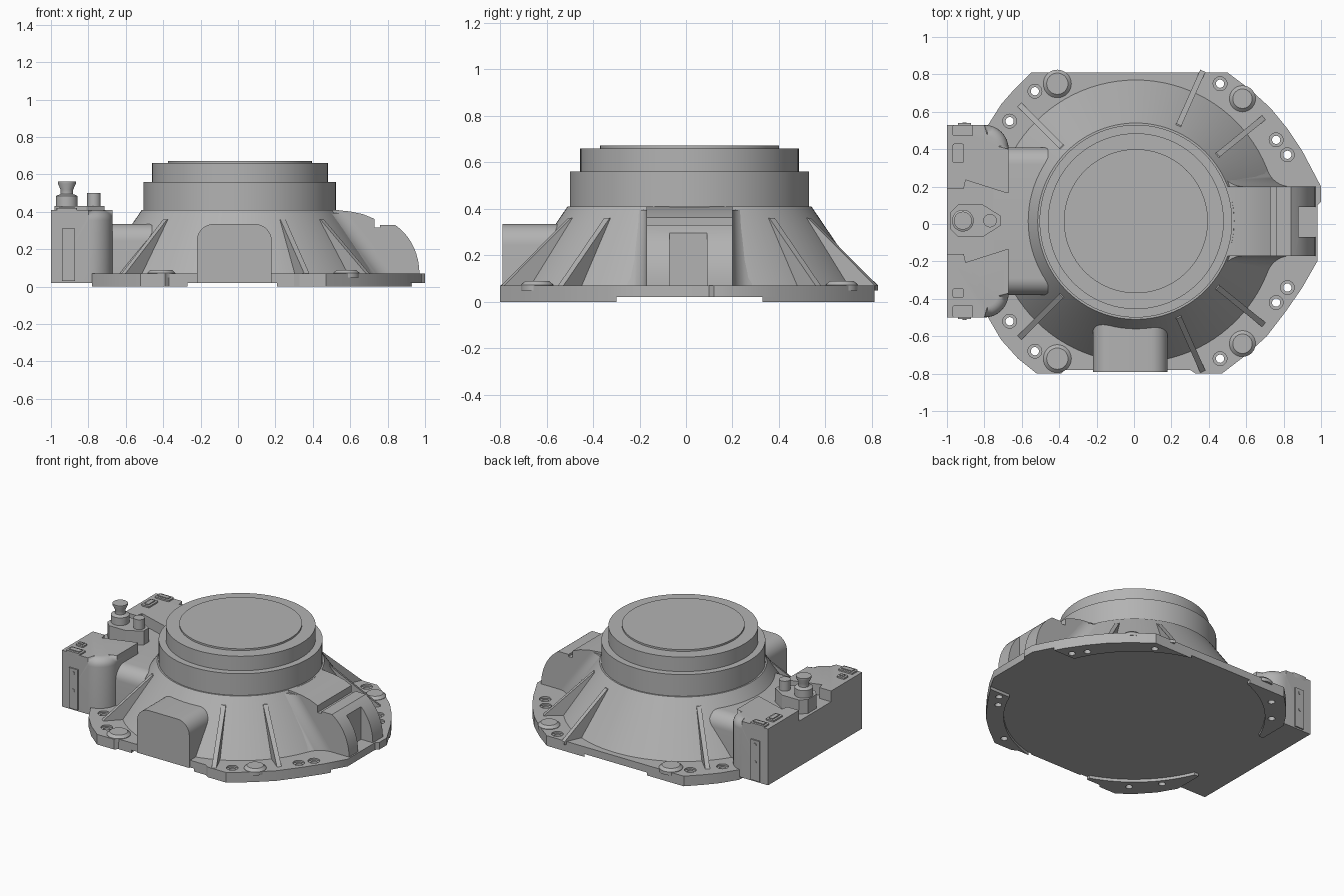
import bpy, bmesh
from math import sin, cos, pi, radians, sqrt, atan2
from mathutils import Vector

cube = bpy.data.objects.get("Cube")
if cube:
    bpy.data.objects.remove(cube)

CX, CY = 0.01, 0.015          # axis of the round housing
BASE, PLATE, RIM = 0.02, 0.07, 0.41
R_LOW, R_TOP = 0.755, 0.525

metal = bpy.data.materials.new("cast metal grey")
metal.use_nodes = True
GREY = (0.45, 0.45, 0.45, 1)
metal.diffuse_color = GREY
metal.node_tree.nodes["Principled BSDF"].inputs["Base Color"].default_value = GREY


def finish(name, bm):
    bmesh.ops.recalc_face_normals(bm, faces=bm.faces)
    mesh = bpy.data.meshes.new(name)
    bm.to_mesh(mesh)
    bm.free()
    mesh.materials.append(metal)
    ob = bpy.data.objects.new(name, mesh)
    bpy.context.collection.objects.link(ob)
    return ob


def prism_bm(pts, axis, lo, hi):
    """Extrude a 2D outline along an axis; the outline uses the other two axes in order."""
    bm = bmesh.new()

    def place(p, d):
        c = list(p)
        c.insert("xyz".index(axis), d)
        return bm.verts.new(c)
    a, b = [[place(p, d) for p in pts] for d in (lo, hi)]
    bm.faces.new(a)
    bm.faces.new(b[::-1])
    for i in range(len(pts)):
        j = (i + 1) % len(pts)
        bm.faces.new((a[i], a[j], b[j], b[i]))
    return bm


def prism(name, pts, axis, lo, hi):
    return finish(name, prism_bm(pts, axis, lo, hi))


def rect(x0, x1, y0, y1):
    return [(x0, y0), (x1, y0), (x1, y1), (x0, y1)]


def rounded(pts, radii, steps=8):
    """Round right-angled corners of an outline."""
    out = []
    for i, (p, r) in enumerate(zip(pts, radii)):
        p = Vector(p)
        if not r:
            out.append(tuple(p))
            continue
        u = (Vector(pts[i - 1]) - p).normalized() * r
        v = (Vector(pts[(i + 1) % len(pts)]) - p).normalized() * r
        for k in range(steps + 1):
            t = k / steps * pi / 2
            out.append(tuple(p + u * (1 - sin(t)) + v * (1 - cos(t))))
    return out


def lathe(name, profile, x, y, n=32):
    """Closed solid of revolution from (radius, height) pairs."""
    bm = bmesh.new()
    rings = [[bm.verts.new((x + r * cos(2 * pi * i / n), y + r * sin(2 * pi * i / n), z))
              for i in range(n)] for r, z in profile]
    bm.faces.new(rings[0])
    bm.faces.new(rings[-1])
    for a, b in zip(rings, rings[1:]):
        for i in range(n):
            j = (i + 1) % n
            bm.faces.new((a[i], a[j], b[j], b[i]))
    return finish(name, bm)


def cut(ob, *cutters):
    bpy.context.view_layer.objects.active = ob
    for c in cutters:
        mod = ob.modifiers.new("cut", "BOOLEAN")
        mod.operation, mod.solver, mod.object = "DIFFERENCE", "EXACT", c
        bpy.ops.object.modifier_apply(modifier=mod.name)
        bpy.data.objects.remove(c)


# Mounting plate with raised corner pads underneath
outline = [(-0.55, 0.81), (0.5, 0.81), (0.62, 0.72), (0.73, 0.62), (0.82, 0.51), (0.9, 0.39),
           (1, 0.2), (1, 0.12), (0.98, 0.1), (0.98, -0.2), (0.9, -0.34), (0.81, -0.47),
           (0.71, -0.6), (0.6, -0.7), (0.47, -0.8), (0.33, -0.8), (0.3, -0.78), (-0.37, -0.78),
           (-0.39, -0.8), (-0.52, -0.8), (-0.62, -0.72), (-0.71, -0.62), (-0.78, -0.5),
           (-0.78, 0.53), (-0.71, 0.64), (-0.64, 0.72)]
plate = prism("mounting_plate", outline, "z", BASE, PLATE)
pads = prism("corner_pads", outline, "z", 0, BASE)
cut(pads, lathe("pad_arc", [(0.82, -0.1), (0.82, 0.1)], CX, CY, 96),
    prism("pad_gap_x", rect(-2, 2, -0.3, 0.33), "z", -0.1, 0.1),
    prism("pad_gap_y", rect(-0.27, 0.2, -2, 2), "z", -0.1, 0.1))

# Bolt holes with shallow counterbores, mirrored front to back
for x, dy in [(-0.53, 0.695), (-0.665, 0.535), (0.46, 0.735), (0.76, 0.435), (0.82, 0.355)]:
    for s in (1, -1):
        y = CY + s * dy
        cut(plate, lathe("counterbore", [(0.037, PLATE - 0.012), (0.037, 0.1)], x, y, 24),
            lathe("bolt_hole", [(0.022, -0.1), (0.022, 0.2)], x, y, 24))
        cut(pads, lathe("bolt_hole", [(0.022, -0.1), (0.022, 0.2)], x, y, 24))

# Round bosses on the plate
for x, dy, r in [(-0.41, 0.735, 0.075), (0.58, 0.655, 0.07)]:
    for s in (1, -1):
        lathe("plate_boss", [(r, 0.05), (r, 0.073), (r - 0.018, 0.09)], x, CY + s * dy)

# Conical housing with stepped collar and cap
lathe("bell_housing", [(R_LOW, BASE), (R_LOW, PLATE), (R_TOP, RIM)], CX, CY, 96)
lathe("lower_collar", [(0.515, RIM - 0.02), (0.515, 0.56)], CX, CY, 96)
lathe("upper_collar", [(0.47, 0.55), (0.47, 0.66)], CX, CY, 96)
lathe("top_cap", [(0.385, 0.65), (0.385, 0.672)], CX, CY, 96)

# Thin radial stiffening ribs
for angle in (39, 66, -39, -66, 135, -135):
    rib = prism("stiffening_rib", [(0.45, 0.05), (0.45, 0.36), (0.565, 0.36), (0.88, PLATE), (0.88, 0.05)],
                "y", -0.015, 0.015)
    rib.location = (CX, CY, 0)
    rib.rotation_euler.z = radians(angle)

# Front pocket with rounded top
prism("front_pocket", rounded([(-0.22, BASE), (0.18, BASE), (0.18, 0.335), (-0.22, 0.335)],
      (0, 0, 0.09, 0.09)), "y", -0.79, -0.5)

# Side duct with stepped, curved back and a slot in its outer end
H = 0.185
hump = [(0.4, BASE), (0.4, RIM), (0.52, RIM), (0.6, 0.402), (0.67, 0.387), (0.73, 0.362), (0.73, 0.315),
        (0.76, 0.315), (0.76, 0.33), (0.84, 0.33)]
hump += [(0.72 + 0.25 * cos(t), PLATE + 0.295 * sin(t)) for t in
         (radians(a) for a in range(56, -1, -7))]
duct = prism("side_duct", hump + [(0.97, BASE)], "y", CY - H, CY + H)
cut(duct, prism("slot", rect(0.88, 1.2, -0.07, 0.09), "z", PLATE, 0.5))

# Concave fillets blending the duct into the cone
F, STEPS = 0.13, 10
for s in (1, -1):
    bm = bmesh.new()
    rows = []
    for z, R in ((PLATE - 0.01, R_LOW), (PLATE, R_LOW), (RIM - 0.015, R_TOP)):
        cx, cy = sqrt((R + F) ** 2 - (H + F) ** 2), H + F
        a0, a1 = atan2(-cy, -cx), -pi / 2
        pts = [(cx + F * cos(a0 + (a1 - a0) * k / STEPS),
                cy + F * sin(a0 + (a1 - a0) * k / STEPS)) for k in range(STEPS + 1)]
        pts += [(cx, H - 0.03), (R * 0.8, H - 0.03)]
        rows.append([bm.verts.new((CX + x, CY + s * y, z)) for x, y in pts])
    bm.faces.new(rows[0])
    bm.faces.new(rows[-1])
    for a, b in zip(rows, rows[1:]):
        for i in range(len(a)):
            j = (i + 1) % len(a)
            bm.faces.new((a[i], a[j], b[j], b[i]))
    finish("duct_fillet", bm)

# Connector between the cone and the side box
prism("box_connector", rounded([(-0.38, BASE), (0.41, BASE), (0.41, 0.335), (-0.38, 0.335)],
      (0, 0, 0.09, 0.09)), "x", -0.75, -0.46)

# Side box: rounded inner corners, softened inner top edge, notch in the middle
bm = prism_bm(rounded([(-1, -0.5), (-0.67, -0.5), (-0.67, 0.53), (-1, 0.53)], (0, 0.13, 0.13, 0)),
              "z", BASE, RIM)
soft = [e for e in bm.edges if all(v.co.z > 0.4 and v.co.x > -0.9 for v in e.verts)]
bmesh.ops.bevel(bm, geom=soft, offset=0.055, segments=6, profile=0.5, affect="EDGES")
box = finish("side_box", bm)
notch = [(-1.1, -0.16), (-0.91, -0.16), (-0.9, -0.205), (-0.68, -0.135), (-0.6, -0.135),
         (-0.6, 0.165), (-0.68, 0.165), (-0.9, 0.235), (-0.91, 0.19), (-1.1, 0.19)]
cut(box, prism("notch", notch, "z", 0.335, 0.6))

# Small clips on top of the box and slotted strips on its ends
for x0, x1, y0, y1 in [(-0.97, -0.86, 0.47, 0.53), (-0.97, -0.91, 0.325, 0.43),
                       (-0.97, -0.86, -0.5, -0.435), (-0.97, -0.91, -0.395, -0.345)]:
    prism("box_clip", rounded(rect(x0, x1, y0, y1), (0.01,) * 4, 3), "z", 0.39, 0.42)
    prism("box_clip_top", rect(x0 + 0.015, x1 - 0.015, y0 + 0.015, y1 - 0.015), "z", 0.41, 0.426)
for y, d in ((-0.5, -1), (0.53, 1)):
    prism("end_strip", rect(-0.94, -0.872, 0.03, 0.31), "y", *sorted((y - d * 0.02, y + d * 0.009)))
    for z in (0.16, 0.28):
        screw = lathe("strip_screw", [(0.011, -0.01), (0.011, 0.013)], 0, 0, 16)
        screw.location = (-0.906, y, z)
        screw.rotation_euler.x = -d * pi / 2

# Fitting in the notch: lozenge base with a flared nozzle and a short stud
prism("fitting_base", [(-0.98, -0.03), (-0.94, -0.07), (-0.81, -0.07), (-0.715, -0.01), (-0.715, 0.045),
      (-0.81, 0.105), (-0.94, 0.105), (-0.98, 0.065)], "z", 0.33, 0.432)
lathe("nozzle", [(0.058, 0.42), (0.058, 0.485), (0.034, 0.495), (0.034, 0.52), (0.048, 0.55),
                 (0.048, 0.563)], -0.915, 0.018)
lathe("stud", [(0.036, 0.42), (0.036, 0.5)], -0.77, 0.018)

# Smooth curved faces, keep hard edges crisp
for ob in bpy.context.scene.objects:
    ob.select_set(ob.type == "MESH")
bpy.context.view_layer.objects.active = box
bpy.ops.object.shade_smooth_by_angle(angle=radians(30))
